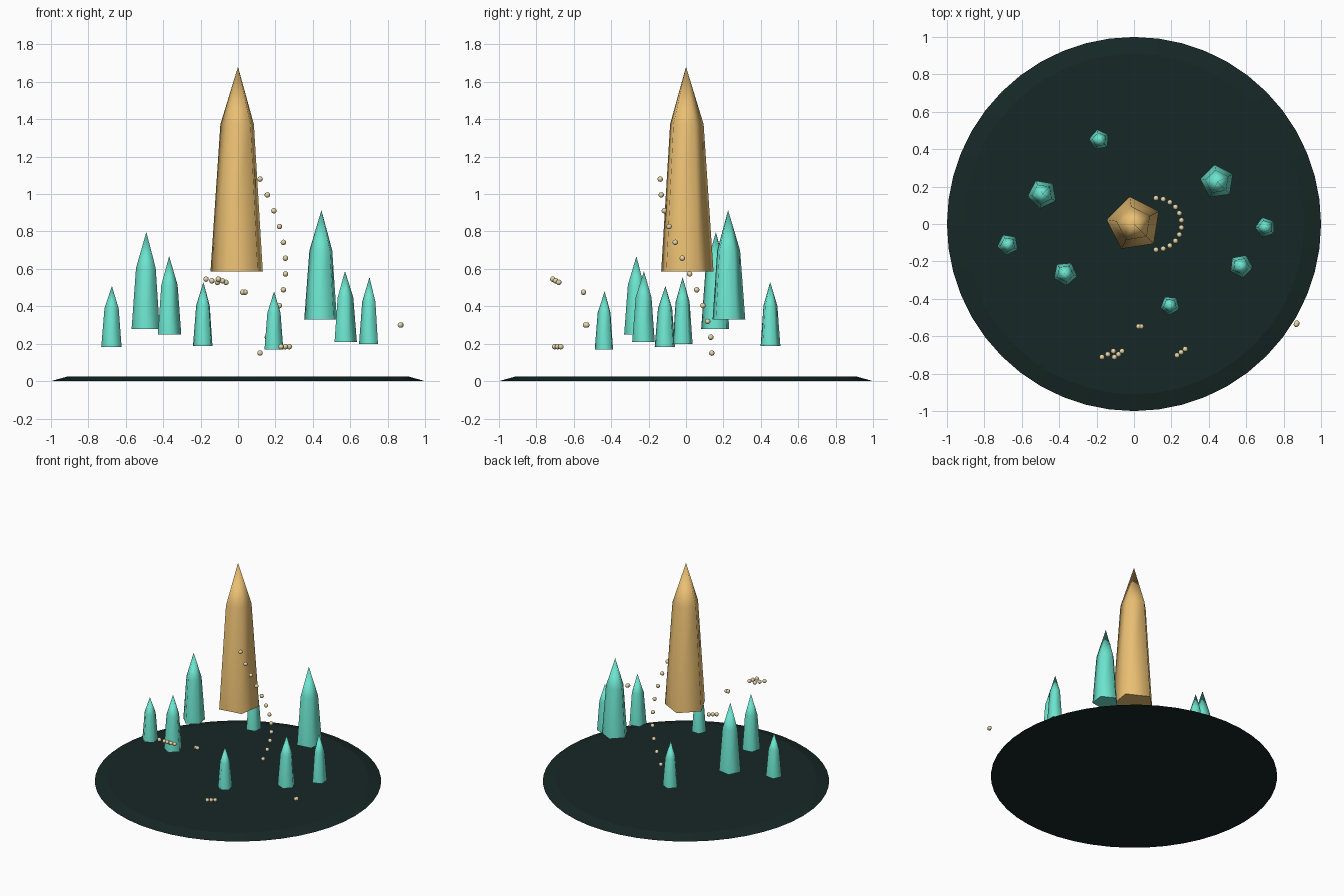
import bpy, bmesh
from math import sin, cos, pi, radians
from mathutils import Matrix

if "Cube" in bpy.data.objects:
    bpy.data.objects.remove(bpy.data.objects["Cube"])


def material(name, rgb):
    m = bpy.data.materials.new(name)
    m.diffuse_color = (*rgb, 1)
    m.use_nodes = True
    m.node_tree.nodes["Principled BSDF"].inputs["Base Color"].default_value = m.diffuse_color
    return m


DARK = material("dark_green", (0.008, 0.021, 0.019))
GOLD = material("gold", (0.82, 0.52, 0.17))
TEAL = material("teal", (0.15, 0.78, 0.62))
PALE = material("pale_gold", (0.80, 0.68, 0.40))


def finish(bm, name, mat, smooth=True):
    bmesh.ops.recalc_face_normals(bm, faces=bm.faces)
    me = bpy.data.meshes.new(name)
    bm.to_mesh(me)
    bm.free()
    for p in me.polygons:
        p.use_smooth = smooth
    me.materials.append(mat)
    ob = bpy.data.objects.new(name, me)
    bpy.context.collection.objects.link(ob)
    return ob


def crystal(name, mat, x, y, z0, z1, r, rot, shoulder_r, shoulder_h):
    """Five-sided tapered shaft with a pointed tip."""
    bm = bmesh.new()
    zs = z0 + (z1 - z0) * shoulder_h
    rings = []
    for rad, z in ((r, z0), (r * shoulder_r, zs)):
        rings.append([bm.verts.new((x + rad * cos(radians(rot + 72 * k)),
                                    y + rad * sin(radians(rot + 72 * k)), z))
                      for k in range(5)])
    tip = bm.verts.new((x, y, z1))
    low, high = rings
    base = bm.faces.new(low[::-1])
    for k in range(5):
        n = (k + 1) % 5
        bm.faces.new((low[k], low[n], high[n], high[k]))
        bm.faces.new((high[k], high[n], tip))
    ob = finish(bm, name, mat)
    ob.data.polygons[0].use_smooth = False
    return ob


def beads(name, points, r=0.0145):
    bm = bmesh.new()
    for p in points:
        bmesh.ops.create_uvsphere(bm, u_segments=12, v_segments=8, radius=r,
                                  matrix=Matrix.Translation(p))
    return finish(bm, name, PALE)


# Ground disc, sloping rim
bm = bmesh.new()
bmesh.ops.create_cone(bm, cap_ends=True, segments=48, radius1=1.0, radius2=0.91,
                      depth=0.025, matrix=Matrix.Translation((0, 0, 0.0125)))
finish(bm, "ground_disc", DARK, smooth=False)

# Large central crystal
crystal("central_crystal", GOLD, 0, 0, 0.585, 1.68, 0.149, 27, 0.64, 0.72)

# Floating small crystals: x, y, base z, tip z, radius, rotation
small = [
    (0.446, 0.225, 0.330, 0.914, 0.093, 27),
    (-0.490, 0.160, 0.278, 0.797, 0.080, 45),
    (-0.368, -0.265, 0.250, 0.668, 0.066, 60),
    (-0.674, -0.110, 0.182, 0.508, 0.058, 45),
    (-0.185, 0.450, 0.187, 0.530, 0.056, 30),
    (0.193, -0.435, 0.170, 0.480, 0.053, 50),
    (0.572, -0.225, 0.208, 0.588, 0.064, 65),
    (0.703, -0.018, 0.198, 0.556, 0.056, 36),
]
for i, s in enumerate(small):
    crystal(f"small_crystal_{i + 1}", TEAL, *s, 0.70, 0.63)

# Half-turn bead spiral beside the central crystal
beads("bead_spiral", [(0.118 + 0.137 * sin(pi * i / 11), -0.138 * cos(pi * i / 11),
                       1.08 - 0.93 * i / 11) for i in range(12)])

# Loose bead clusters near the front
rows = [(-0.712, 0.545), (-0.697, 0.536), (-0.680, 0.528)]
xs = ((-0.171, -0.140, -0.110), (-0.105, -0.083, -0.064))
beads("bead_double_row", [(x, y, z) for row in xs for x, (y, z) in zip(row, rows)])
beads("bead_pair", [(0.025, -0.548, 0.475), (0.038, -0.548, 0.475)])
beads("bead_triple", [(0.230, -0.702, 0.184), (0.252, -0.686, 0.184), (0.274, -0.669, 0.184)])
beads("bead_rim", [(0.868, -0.537, 0.300), (0.871, -0.530, 0.300)])
